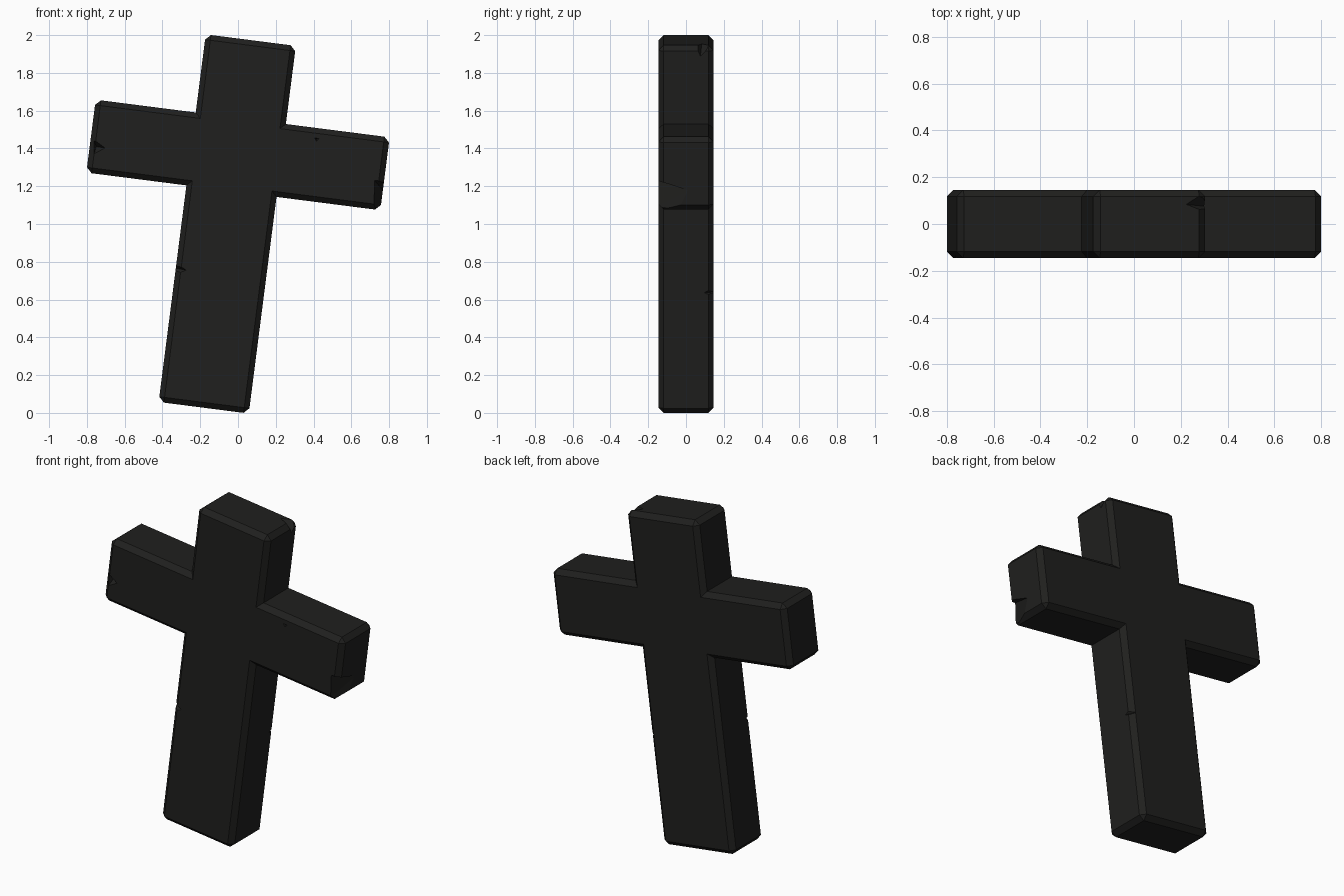
import bpy, bmesh, math
from mathutils import Matrix

if "Cube" in bpy.data.objects:
    bpy.data.objects.remove(bpy.data.objects["Cube"])

TILT = math.radians(7.3)   # lean of the whole marker
HALF = 0.146               # half thickness
CHAMFER = 0.028


def make_object(name, bm):
    mesh = bpy.data.meshes.new(name)
    bmesh.ops.recalc_face_normals(bm, faces=bm.faces[:])
    bm.to_mesh(mesh)
    bm.free()
    obj = bpy.data.objects.new(name, mesh)
    bpy.context.collection.objects.link(obj)
    return obj


# Cross outline: stem and arms, in untilted coordinates
L, R, BOTTOM, TOP = -0.424, 0.057, 0.004, 1.966
AL, AR, AB, AT = -0.958, 0.611, 1.16, 1.549
outline = [(L, BOTTOM), (R, BOTTOM), (R, AB), (AR, AB), (AR, AT), (R, AT),
           (R, TOP), (L, TOP), (L, AT), (AL, AT), (AL, AB), (L, AB)]
inner = {(x, z) for x in (L, R) for z in (AB, AT)}

bm = bmesh.new()
face = bm.faces.new([bm.verts.new((x, -HALF, z)) for x, z in outline])
ext = bmesh.ops.extrude_face_region(bm, geom=[face])
for v in ext["geom"]:
    if isinstance(v, bmesh.types.BMVert):
        v.co.y = HALF
bmesh.ops.recalc_face_normals(bm, faces=bm.faces[:])


# Chamfer every edge except the four inner corners
def is_inner(e):
    a, b = e.verts
    if abs(a.co.y - b.co.y) < 0.01:
        return False
    return any(abs(a.co.x - x) + abs(a.co.z - z) < 1e-4 for x, z in inner)


bmesh.ops.bevel(bm, geom=[e for e in bm.edges if not is_inner(e)],
                offset=CHAMFER, offset_type='OFFSET', segments=1,
                affect='EDGES', profile=0.5, clamp_overlap=False)
bm.transform(Matrix.Rotation(TILT, 4, 'Y'))
cross = make_object("stone_cross", bm)

# Chipped nicks: each is a small convex hull cut out of the stone
chips = {
    "left_arm_chip": [(-.77, -.16, 1.46), (-.69, -.16, 1.40), (-.765, -.16, 1.36), (-.75, -.10, 1.41)],
    "right_arm_end_chip": [(.72, -.16, 1.235), (.77, .02, 1.175), (.757, -.03, 1.08), (.715, -.16, 1.09),
                           (.85, -.16, 1.22), (.85, .02, 1.175), (.85, -.03, 1.05), (.85, -.16, 1.05)],
    "top_chip": [(.21, .085, 1.965), (.28, .14, 1.965), (.34, .14, 1.95), (.34, .03, 1.96), (.31, .075, 1.88)],
    "front_pit": [(.395, -.16, 1.463), (.44, -.16, 1.453), (.415, -.16, 1.428), (.415, -.13, 1.45)],
    "stem_front_chip": [(-.36, -.16, .82), (-.27, -.15, .755), (-.34, -.16, .72), (-.35, -.08, .77)],
    "stem_right_chip": [(.16, .06, .635), (.15, .16, .67), (.16, .16, .59), (.10, .16, .64)],
    "stem_left_chip": [(-.39, .16, .51), (-.39, .16, .43), (-.39, .09, .47), (-.33, .16, .47)],
}
for name, points in chips.items():
    cb = bmesh.new()
    for p in points:
        cb.verts.new(p)
    bmesh.ops.convex_hull(cb, input=cb.verts[:])
    cutter = make_object(name, cb)
    cutter.hide_render = True
    cutter.hide_viewport = False
    cutter.display_type = 'WIRE'
    mod = cross.modifiers.new(name, 'BOOLEAN')
    mod.operation = 'DIFFERENCE'
    mod.solver = 'EXACT'
    mod.object = cutter

# Bake the cuts and remove the helpers
bpy.context.view_layer.update()
baked = bpy.data.meshes.new_from_object(cross.evaluated_get(bpy.context.evaluated_depsgraph_get()))
cross.modifiers.clear()
cross.data = baked
for name in chips:
    bpy.data.objects.remove(bpy.data.objects[name])

# Near-black stone
mat = bpy.data.materials.new("dark_stone")
mat.diffuse_color = (0.014, 0.014, 0.013, 1)
mat.use_nodes = True
mat.node_tree.nodes["Principled BSDF"].inputs["Base Color"].default_value = mat.diffuse_color
cross.data.materials.clear()
cross.data.materials.append(mat)
